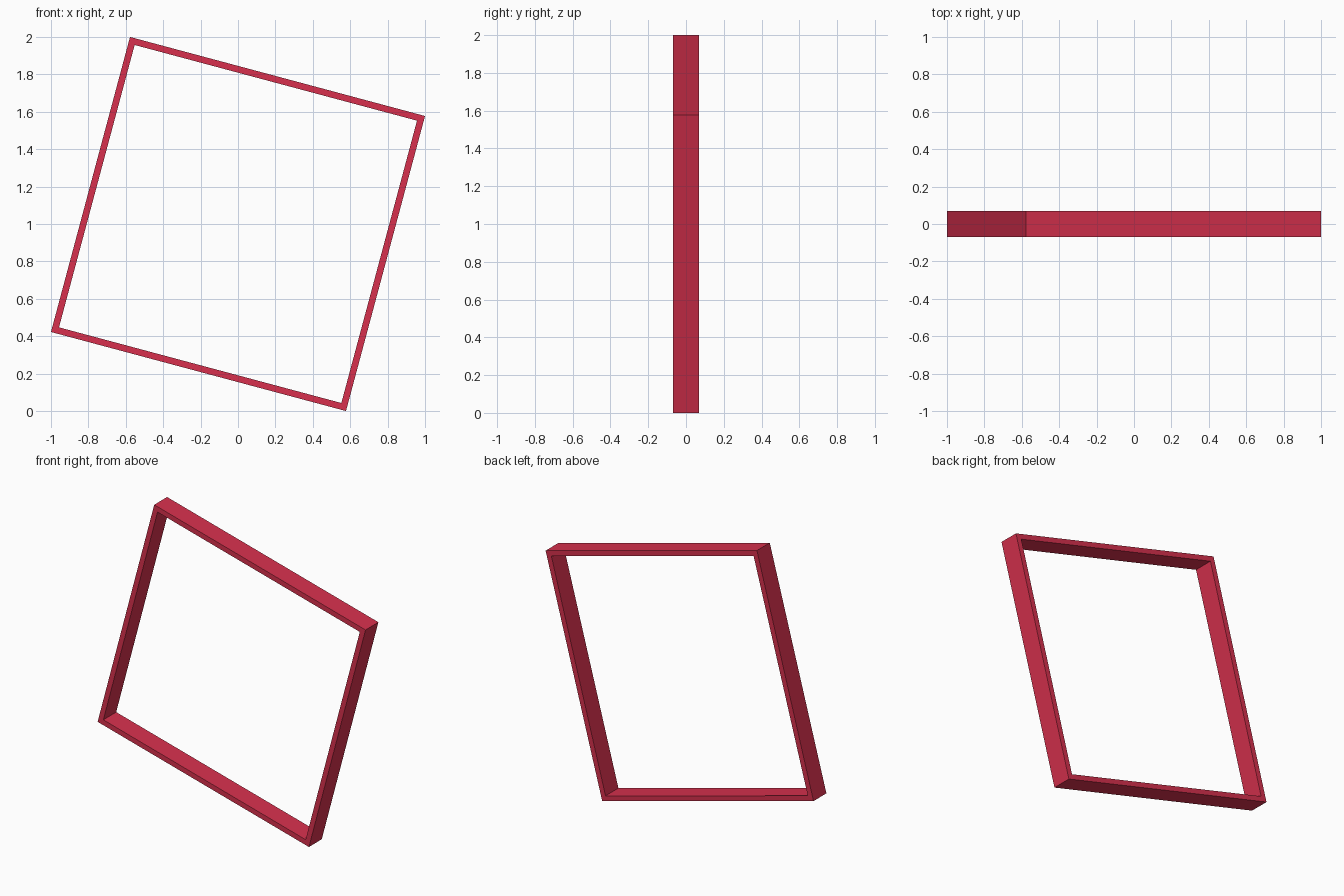
import bpy, bmesh
from math import radians, sin, cos

if "Cube" in bpy.data.objects:
    bpy.data.objects.remove(bpy.data.objects["Cube"])

TILT = radians(15)
SIDE = 2 / (cos(TILT) + sin(TILT))   # tilted square spans 2 units
BAR = 0.035                          # bar thickness
DEPTH = 0.137                        # front-to-back depth


def ring(bm, half, y):
    """Four corners of a square tilted clockwise in the front view."""
    verts = []
    for sx, sz in ((-1, -1), (1, -1), (1, 1), (-1, 1)):
        x, z = sx * half, sz * half
        verts.append(bm.verts.new((x * cos(TILT) + z * sin(TILT), y,
                                   1 - x * sin(TILT) + z * cos(TILT))))
    return verts


# Square frame: rectangular section swept round four mitred corners
bm = bmesh.new()
rings = [ring(bm, h, y) for h, y in (
    (SIDE / 2, -DEPTH / 2), (SIDE / 2, DEPTH / 2),
    (SIDE / 2 - BAR, DEPTH / 2), (SIDE / 2 - BAR, -DEPTH / 2))]
for r in range(4):
    a, b = rings[r], rings[(r + 1) % 4]
    for i in range(4):
        j = (i + 1) % 4
        bm.faces.new((a[i], a[j], b[j], b[i]))
bmesh.ops.recalc_face_normals(bm, faces=bm.faces)
mesh = bpy.data.meshes.new("square_frame")
bm.to_mesh(mesh)
bm.free()

# Red finish
red = bpy.data.materials.new("red")
red.diffuse_color = (0.68, 0.03, 0.075, 1)
red.use_nodes = True
red.node_tree.nodes["Principled BSDF"].inputs["Base Color"].default_value = red.diffuse_color
mesh.materials.append(red)

frame = bpy.data.objects.new("square_frame", mesh)
bpy.context.collection.objects.link(frame)
